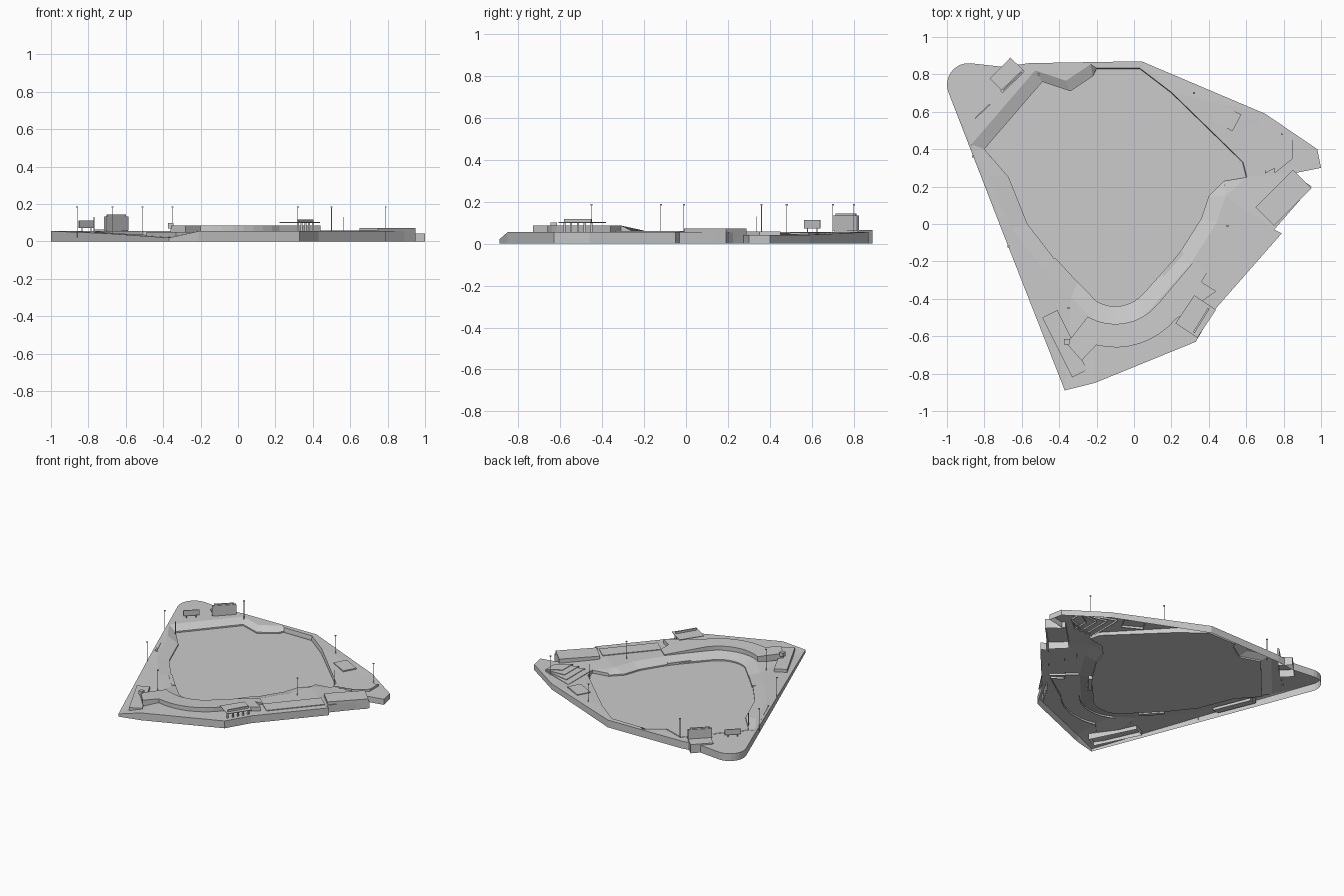
import bpy, bmesh, math
from mathutils import Vector

if "Cube" in bpy.data.objects:
    bpy.data.objects.remove(bpy.data.objects["Cube"])

grey = bpy.data.materials.new("concrete grey")
grey.use_nodes = True
COLOUR = (0.6, 0.6, 0.6, 1)
grey.diffuse_color = COLOUR
grey.node_tree.nodes["Principled BSDF"].inputs["Base Color"].default_value = COLOUR

FIELD = 0.02
DECK = 0.055
STAND = 0.086
HOME = Vector((-0.1, -0.24))
CENTRE = Vector((-0.1, 0.15))


def finish(name, bm):
    mesh = bpy.data.meshes.new(name)
    bm.to_mesh(mesh)
    bm.free()
    mesh.materials.append(grey)
    obj = bpy.data.objects.new(name, mesh)
    bpy.context.collection.objects.link(obj)


def arc(centre, radius, start, end, steps=8):
    angles = [math.radians(start + (end - start) * i / steps) for i in range(steps + 1)]
    return [(centre[0] + radius * math.cos(t), centre[1] + radius * math.sin(t)) for t in angles]


def ring(bm, points, height):
    """Loop of vertices; height is a number or a rule of x and y."""
    return [bm.verts.new((x, y, height(x, y) if callable(height) else height)) for x, y in points]


def skirt(bm, lower, upper):
    for i in range(len(lower)):
        bm.faces.new((lower[i - 1], lower[i], upper[i], upper[i - 1]))


def prism(name, points, bottom, height, closed=False):
    """Extruded outline, points counter-clockwise."""
    bm = bmesh.new()
    low, top = ring(bm, points, bottom), ring(bm, points, height)
    bm.faces.new(top)
    if closed:
        bm.faces.new(low[::-1])
    skirt(bm, low, top)
    finish(name, bm)


def slab(name, start, end, width, bottom, height, closed=True):
    """Upright box along the line from start to end."""
    a, b = Vector(start), Vector(end)
    side = (b - a).orthogonal().normalized() * width / 2
    prism(name, [a - side, b - side, b + side, a + side], bottom, height, closed)


def post(name, x, y, size, bottom, height):
    slab(name, (x - size / 2, y), (x + size / 2, y), size, bottom, height)


def deck_height(x, y):
    if x > 0.3 and y > 0.2:
        return 0.042
    if x < -0.3 and y < 0.3:
        return max(FIELD, 0.045 + 0.04 * y)
    return DECK


def seat_back(x, y):
    """Back edge of the seating behind a point on the field edge."""
    if x > -0.21 and y > 0.2:
        spread = 1.005
    elif y > 0.35:
        spread = 1.1
    else:
        spread = 1.18
    return tuple(CENTRE + (Vector((x, y)) - CENTRE) * spread)


# Outer edge of the site, with the rounded back corner
site = [(-0.37, -0.89), (-0.21, -0.85), (0.33, -0.63), (0.43, -0.46), (0.79, -0.05),
        (0.75, -0.03), (0.95, 0.2), (0.85, 0.27), (1, 0.3), (0.98, 0.4), (0.7, 0.59),
        (0.04, 0.87), (-0.56, 0.86), (-0.7, 0.84)]
site += arc((-0.885, 0.745), 0.115, 85, 205)
site += [(-0.7, -0.05)]

# Field edge: home arc, right line, far fence, left line
field = arc(HOME, 0.2, 240, 320)
field += [(0.24, -0.16), (0.36, 0.03), (0.4, 0.15), (0.48, 0.23), (0.6, 0.25)]
field += [(0.58, 0.33), (0.2, 0.7), (0.03, 0.83), (-0.2, 0.83)]
field += [(-0.22, 0.79), (-0.34, 0.71), (-0.43, 0.74), (-0.49, 0.76), (-0.8, 0.4)]
field += [(-0.67, 0.25), (-0.57, 0), (-0.43, -0.18), (-0.3, -0.31)]
backs = [seat_back(x, y) for x, y in field]

# Playing field
bm = bmesh.new()
bm.faces.new(ring(bm, field, FIELD))
finish("playing_field", bm)

# Low boundary wall and sloping seats
bm = bmesh.new()
foot, lip = ring(bm, field, FIELD), ring(bm, field, FIELD + 0.01)
back = ring(bm, backs, deck_height)
skirt(bm, lip, foot)
skirt(bm, back, lip)
finish("seating_slope", bm)

# Concourse between the site edge and the seats, lifted after a flat fill
bm = bmesh.new()
edges = []
for points in (site, backs):
    loop = ring(bm, points, 0)
    edges += [bm.edges.new((loop[i - 1], loop[i])) for i in range(len(loop))]
bmesh.ops.triangle_fill(bm, use_beauty=True, edges=edges, normal=(0, 0, 1))
for face in bm.faces:
    face.normal_update()
    if face.normal.z < 0:
        face.normal_flip()
for v in bm.verts:
    v.co.z = deck_height(v.co.x, v.co.y)
finish("concourse", bm)

# Outer wall, open below
bm = bmesh.new()
skirt(bm, ring(bm, site, 0), ring(bm, site, deck_height))
finish("outer_wall", bm)


# Upper grandstand around home, dropping at its right end
def stand_height(x, y):
    return 0.062 if y > -0.3 else STAND


inner = arc(HOME, 0.295, 320, 240)
outer = arc(HOME, 0.42, 256, 320)
prism("upper_grandstand",
      inner + [(-0.36, -0.64), (-0.28, -0.73)] + outer
      + [(0.44, -0.36), (0.36, -0.31), (0.39, -0.26), (0.32, -0.2)], 0.04, stand_height)

# Grandstands along the right side
slab("side_grandstand", (0.43, -0.3), (0.7, 0.01), 0.11, 0.04, 0.06, False)
slab("end_grandstand", (0.7, 0.04), (0.9, 0.24), 0.14, 0, 0.073, False)

# Corner building and kiosk
slab("corner_building", (-0.45, -0.48), (-0.29, -0.8), 0.09, 0, 0.052, False)
post("corner_kiosk", -0.36, -0.63, 0.03, 0.07, 0.1)

# Entrance canopy with columns and raised front board
slab("entrance_canopy", (0.28, -0.57), (0.38, -0.42), 0.14, 0.099, 0.103)
gate_start, gate_end = Vector((0.32, -0.58)), Vector((0.4, -0.45))
for i in range(5):
    x, y = gate_start.lerp(gate_end, i / 4)
    post("entrance_column", x, y, 0.01, 0, 0.1)
slab("entrance_board", gate_start, gate_end, 0.01, 0.1, 0.118)

# Main scoreboard on its base building
slab("scoreboard_base", (-0.735, 0.742), (-0.625, 0.855), 0.1, 0, 0.065, False)
board_start, board_end = Vector((-0.71, 0.705)), Vector((-0.59, 0.82))
slab("scoreboard", board_start, board_end, 0.016, 0.06, 0.134)
slab("scoreboard_crest", board_start.lerp(board_end, 0.08), board_start.lerp(board_end, 0.92),
     0.006, 0.134, 0.144)

# Small scoreboard on two posts
board_start, board_end = Vector((-0.85, 0.565)), Vector((-0.77, 0.64))
slab("small_scoreboard", board_start, board_end, 0.006, 0.072, 0.112)
for t in (0.2, 0.8):
    x, y = board_start.lerp(board_end, t)
    post("small_scoreboard_post", x, y, 0.005, 0.04, 0.075)

# Stepped rows on the left line
for i in range(4):
    shift = Vector((-0.013, 0)) * i
    slab("left_bleacher_row", Vector((-0.78, 0.31)) + shift, Vector((-0.67, 0.04)) + shift,
         0.013, FIELD, 0.04 + i * 0.004)

# Terraces beyond the right field fence
slab("picnic_terrace", (0.42, 0.61), (0.55, 0.54), 0.1, 0.03, 0.054, False)
for i in range(4):
    x = 0.6 + 0.05 * i
    prism("right_terrace_step", [(x, 0.27), (0.85, 0.35), (0.85, 0.45), (x, 1.14 - x)],
          0.03, 0.046 + i * 0.004)

# Dugouts
slab("left_dugout", (-0.43, -0.19), (-0.31, -0.32), 0.025, 0.01, 0.034)
slab("right_dugout", (0.16, -0.28), (0.26, -0.15), 0.025, 0.01, 0.036)

# Floodlights
for x, y in [(-0.86, 0.36), (-0.67, -0.12), (-0.51, 0.8), (-0.35, -0.45),
             (0.32, 0.7), (0.5, -0.01), (0.79, 0.48)]:
    post("floodlight_pole", x, y, 0.003, FIELD, 0.185)
    post("floodlight_head", x, y, 0.01, 0.182, 0.188)

# Foul poles
for x, y in [(-0.77, 0.36), (0.565, 0.335)]:
    post("foul_pole", x, y, 0.004, FIELD, 0.13)
